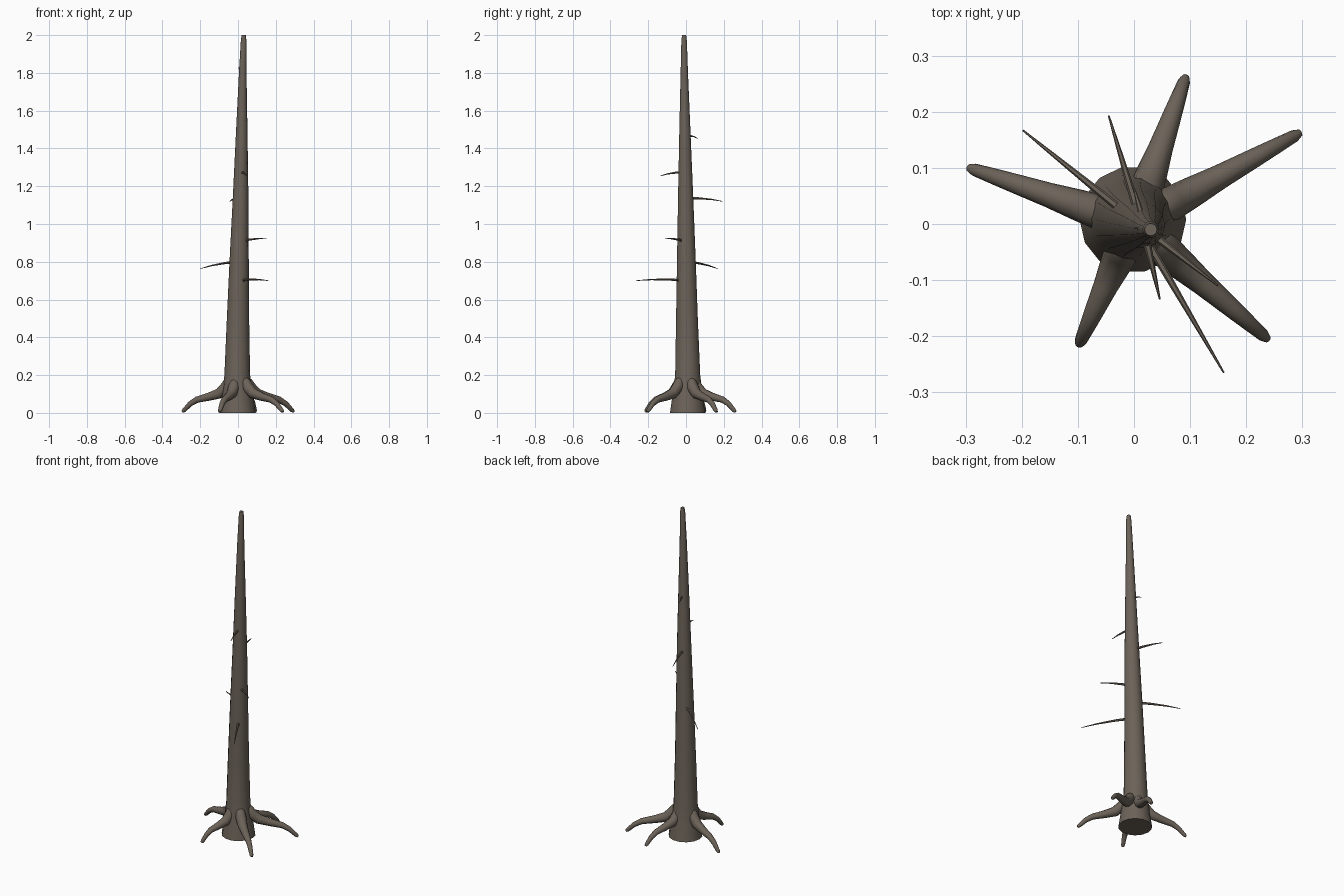
import bpy, bmesh, math
from mathutils import Vector

if "Cube" in bpy.data.objects:
    bpy.data.objects.remove(bpy.data.objects["Cube"])

bark = bpy.data.materials.new("bark")
bark.diffuse_color = (0.15, 0.125, 0.10, 1)
bark.use_nodes = True
bark.node_tree.nodes["Principled BSDF"].inputs["Base Color"].default_value = bark.diffuse_color


def tube(name, pts, radii, sides, flat=False):
    """Capped tapering tube along a path; flat keeps the rings horizontal."""
    pts = [Vector(p) for p in pts]
    bm = bmesh.new()
    rings = []
    for i, (p, r) in enumerate(zip(pts, radii)):
        d = (pts[min(i + 1, len(pts) - 1)] - pts[max(i - 1, 0)]).normalized()
        if flat:
            u, v = Vector((1, 0, 0)), Vector((0, 1, 0))
        else:
            u = Vector((-d.y, d.x, 0)).normalized()
            v = d.cross(u)
        rings.append([bm.verts.new(p + r * (u * math.cos(a) + v * math.sin(a)))
                      for a in (2 * math.pi * k / sides for k in range(sides))])
    for a, b in zip(rings, rings[1:]):
        for k in range(sides):
            n = (k + 1) % sides
            bm.faces.new((a[k], a[n], b[n], b[k]))
    bm.faces.new(rings[0][::-1])
    bm.faces.new(rings[-1])
    bmesh.ops.recalc_face_normals(bm, faces=bm.faces)
    me = bpy.data.meshes.new(name)
    bm.to_mesh(me)
    bm.free()
    me.materials.append(bark)
    ob = bpy.data.objects.new(name, me)
    bpy.context.collection.objects.link(ob)
    bpy.context.view_layer.objects.active = ob
    ob.select_set(True)
    bpy.ops.object.shade_smooth_by_angle(angle=math.radians(40))
    ob.select_set(False)


# Leaning, tapering trunk: x, y, z, radius
trunk = [(-0.002, 0.008, 0, 0.095), (-0.002, 0.008, 0.09, 0.082),
         (-0.004, 0.009, 0.2, 0.068), (0.0, 0.005, 0.5, 0.059),
         (0.006, 0.002, 0.8, 0.051), (0.014, -0.002, 1.15, 0.041),
         (0.02, -0.006, 1.5, 0.03), (0.025, -0.009, 1.8, 0.02),
         (0.03, -0.01, 1.97, 0.015), (0.03, -0.01, 2.0, 0.011)]
tube("trunk", [t[:3] for t in trunk], [t[3] for t in trunk], 14, flat=True)


def trunk_at(z):
    for a, b in zip(trunk, trunk[1:]):
        if a[2] <= z <= b[2]:
            return Vector(a).lerp(Vector(b), (z - a[2]) / (b[2] - a[2])).to_3d()


# Arched roots: tip x, y
roots = [(0.295, 0.162), (0.092, 0.262), (-0.294, 0.1), (-0.098, -0.215), (0.238, -0.205)]
profile = [(0.15, 0.178, 0.017), (0.17, 0.165, 0.026), (0.22, 0.135, 0.031),
           (0.34, 0.102, 0.028), (0.52, 0.086, 0.022), (0.74, 0.07, 0.017),
           (0.86, 0.048, 0.014), (0.97, 0.014, 0.011), (1.0, 0.006, 0.007)]
for i, (x, y) in enumerate(roots):
    tube(f"root_{i + 1}", [(x * f, y * f, z) for f, z, r in profile],
         [r for f, z, r in profile], 10)

# Bare twigs: start height, tip, base radius
twigs = [(0.80, (-0.198, 0.167, 0.764), 0.008), (1.135, (-0.045, 0.193, 1.12), 0.008),
         (0.70, (0.16, -0.265, 0.70), 0.008), (0.905, (0.15, -0.11, 0.922), 0.008),
         (1.272, (0.046, -0.134, 1.255), 0.008), (1.466, (0.0, 0.064, 1.452), 0.007),
         (1.835, (0.001, -0.007, 1.822), 0.005)]
for i, (z, tip, r) in enumerate(twigs):
    start, tip = trunk_at(z), Vector(tip)
    pts = [start.lerp(tip, t) + Vector((0, 0, 0.028 * t * (1 - t))) for t in (0, 0.35, 0.7, 1)]
    tube(f"twig_{i + 1}", pts, [r, r * 0.8, r * 0.5, r * 0.2], 6)
